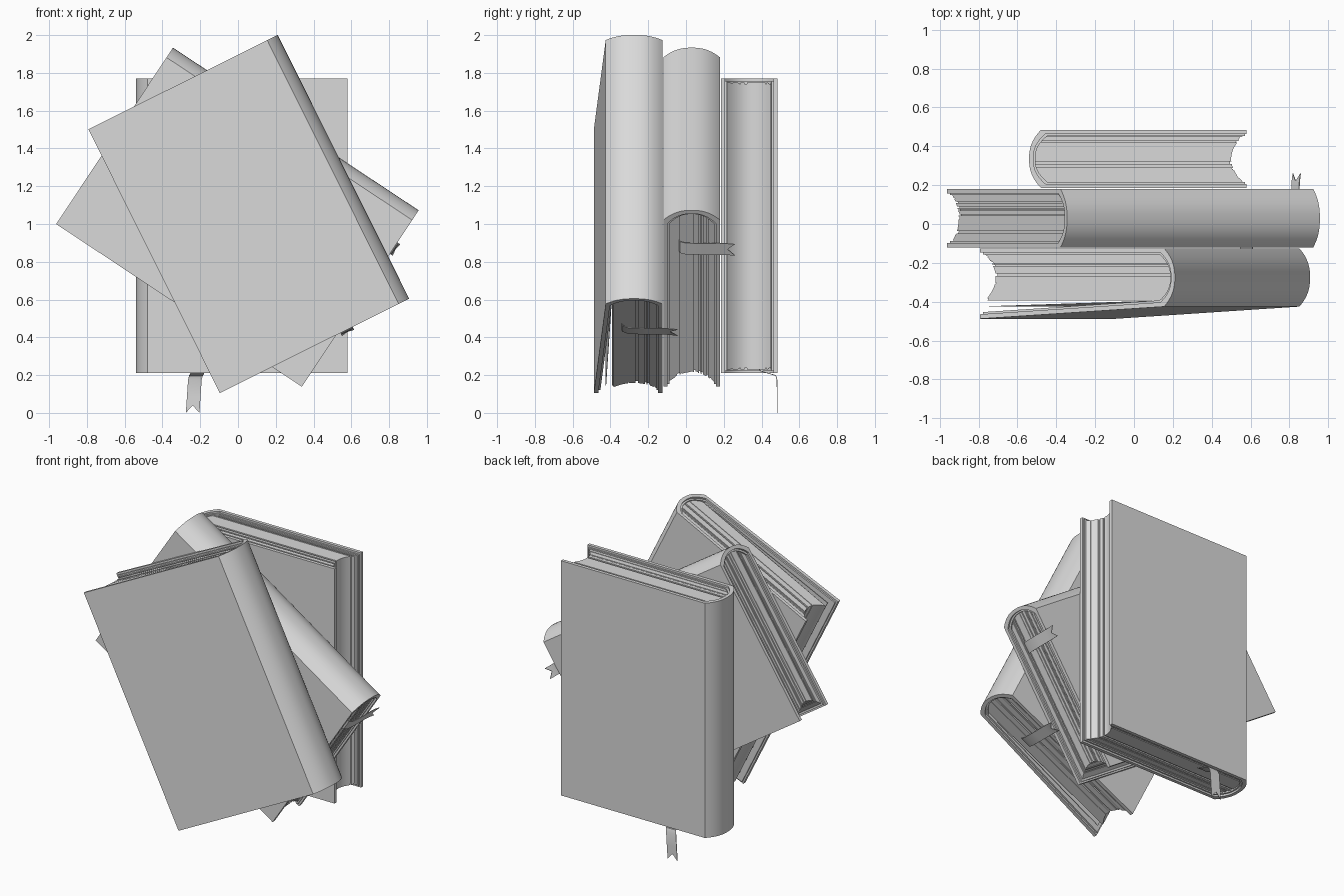
import bpy, bmesh, math, random
from mathutils import Matrix, Vector

cube = bpy.data.objects.get("Cube")
if cube:
    bpy.data.objects.remove(cube, do_unlink=True)
random.seed(4)

grey = bpy.data.materials.new("plain grey")
grey.use_nodes = True
grey.diffuse_color = (0.7, 0.7, 0.7, 1)
grey.node_tree.nodes["Principled BSDF"].inputs["Base Color"].default_value = (0.7, 0.7, 0.7, 1)

# Book proportions: x runs from spine to fore-edge, y through the thickness, z up
HALF_W, HALF_T, HALF_H = 0.56, 0.15, 0.78
BOARD, LINER = 0.022, 0.01
BULGE = 0.062


def sweep(bm, rings):
    """Join equal rings of points into a closed solid."""
    rows = [[bm.verts.new(p) for p in ring] for ring in rings]
    n = len(rows[0])
    for a, b in zip(rows, rows[1:]):
        for i in range(n):
            j = (i + 1) % n
            bm.faces.new((a[i], a[j], b[j], b[i]))
    bm.faces.new(rows[0][::-1])
    bm.faces.new(rows[-1])


def finish(name, bm, matrix):
    bmesh.ops.recalc_face_normals(bm, faces=bm.faces[:])
    mesh = bpy.data.meshes.new(name)
    bm.to_mesh(mesh)
    bm.free()
    mesh.materials.append(grey)
    mesh.polygons.foreach_set("use_smooth", [True] * len(mesh.polygons))
    mesh.set_sharp_from_angle(angle=math.radians(30))
    obj = bpy.data.objects.new(name, mesh)
    bpy.context.collection.objects.link(obj)
    obj.matrix_world = matrix


def spine_x(s, inset):
    """Rounded back; s goes from -1 to 1 across the thickness."""
    return -HALF_W + BULGE + inset - BULGE * (1 - abs(s) ** 2.4)


def wrap_line(inset, end, opening):
    """U-shaped line round the spine, with the front board swung open."""
    t = HALF_T - inset
    line = [(end, -t)]
    for i in range(25):
        s = math.sin((i / 12 - 1) * math.pi / 2)
        line.append((spine_x(s, inset), t * s))
    hinge_x = line[-1][0]
    line.append((end, t + (end - hinge_x) * math.tan(opening)))
    return line


def wrap(name, matrix, inset, thick, end, half_h, opening):
    bm = bmesh.new()
    outer = wrap_line(inset, end, opening)
    inner = wrap_line(inset + thick, end, opening)
    sweep(bm, [[(*o, -half_h), (*i, -half_h), (*i, half_h), (*o, half_h)]
               for o, i in zip(outer, inner)])
    finish(name, bm, matrix)


def page_block(name, matrix):
    """Thin stacked leaves with uneven edges and a hollow fore-edge."""
    bm = bmesh.new()
    inset = BOARD + LINER
    t, count = HALF_T - inset, 36
    for k in range(count):
        trim = random.choice((0, 0, 0, 0.003, 0.008))
        h = HALF_H - 0.02 - trim
        rings = []
        for s in (2 * k / count - 1, 2 * (k + 1) / count - 1):
            x0 = spine_x(s, inset)
            x1 = 0.54 - 0.06 * (1 - s * s) - trim
            rings.append([(x0, s * t, -h), (x1, s * t, -h), (x1, s * t, h), (x0, s * t, h)])
        sweep(bm, rings)
    finish(name, bm, matrix)


def loose_leaf(name, matrix, opening):
    bm = bmesh.new()
    x0, y0, h = -0.48, HALF_T - BOARD - LINER, HALF_H - 0.025
    end = y0 + 1.0 * math.tan(opening)
    sweep(bm, [[(x, y, -h), (x, y + 0.003, -h), (x, y + 0.003, h), (x, y, h)]
               for x, y in ((x0, y0), (0.52, end))])
    finish(name, bm, matrix)


def ribbon(name, matrix, x, drift, path):
    """Flat marker following (y, z) points, ending in a swallowtail."""
    bm = bmesh.new()
    rings = []
    pts = [Vector(p) for p in path]
    for i, p in enumerate(pts):
        run = (pts[min(i + 1, len(pts) - 1)] - pts[max(i - 1, 0)]).normalized()
        side = Vector((-run.y, run.x)) * 0.002
        mid = p - run * 0.04 if i == len(pts) - 1 else p
        cx = x + drift * i / (len(pts) - 1)
        row = [(cx - 0.036, p), (cx, mid), (cx + 0.036, p)]
        rings.append([(u, *(q + side)) for u, q in row]
                     + [(u, *(q - side)) for u, q in row[::-1]])
    sweep(bm, rings)
    finish(name, bm, matrix)


HANGING = [(0.03, -0.74), (0.06, -0.768), (0.11, -0.783), (0.14, -0.792),
           (0.147, -0.815), (0.148, -0.9), (0.148, -0.99)]
ACROSS = [(0.07, -0.74), (0.06, -0.772), (0.03, -0.784), (-0.06, -0.788),
          (-0.15, -0.788), (-0.19, -0.79), (-0.23, -0.796)]


def book(prefix, centre, turn, tilt, opening, marker_x, drift, path):
    m = (Matrix.Translation(centre) @ Matrix.Rotation(math.radians(tilt), 4, "Y")
         @ Matrix.Rotation(math.radians(turn), 4, "Z"))
    wrap(prefix + "_cover", m, 0, BOARD, HALF_W, HALF_H, opening)
    wrap(prefix + "_endpapers", m, BOARD, LINER, HALF_W - 0.01, HALF_H - 0.012, opening)
    page_block(prefix + "_pages", m)
    if opening:
        loose_leaf(prefix + "_loose_leaf", m, opening * 0.5)
    ribbon(prefix + "_ribbon", m, marker_x, drift, path)


book("back_book", (0.02, 0.335, 0.99), 0, 0, 0, -0.225, -0.035, HANGING)
book("middle_book", (-0.003, 0.03, 1.036), 180, -56.5, 0, -0.32, 0, ACROSS)
book("front_book", (0.057, -0.275, 1.053), 180, -26.5, math.radians(3.4), -0.19, 0, ACROSS)
